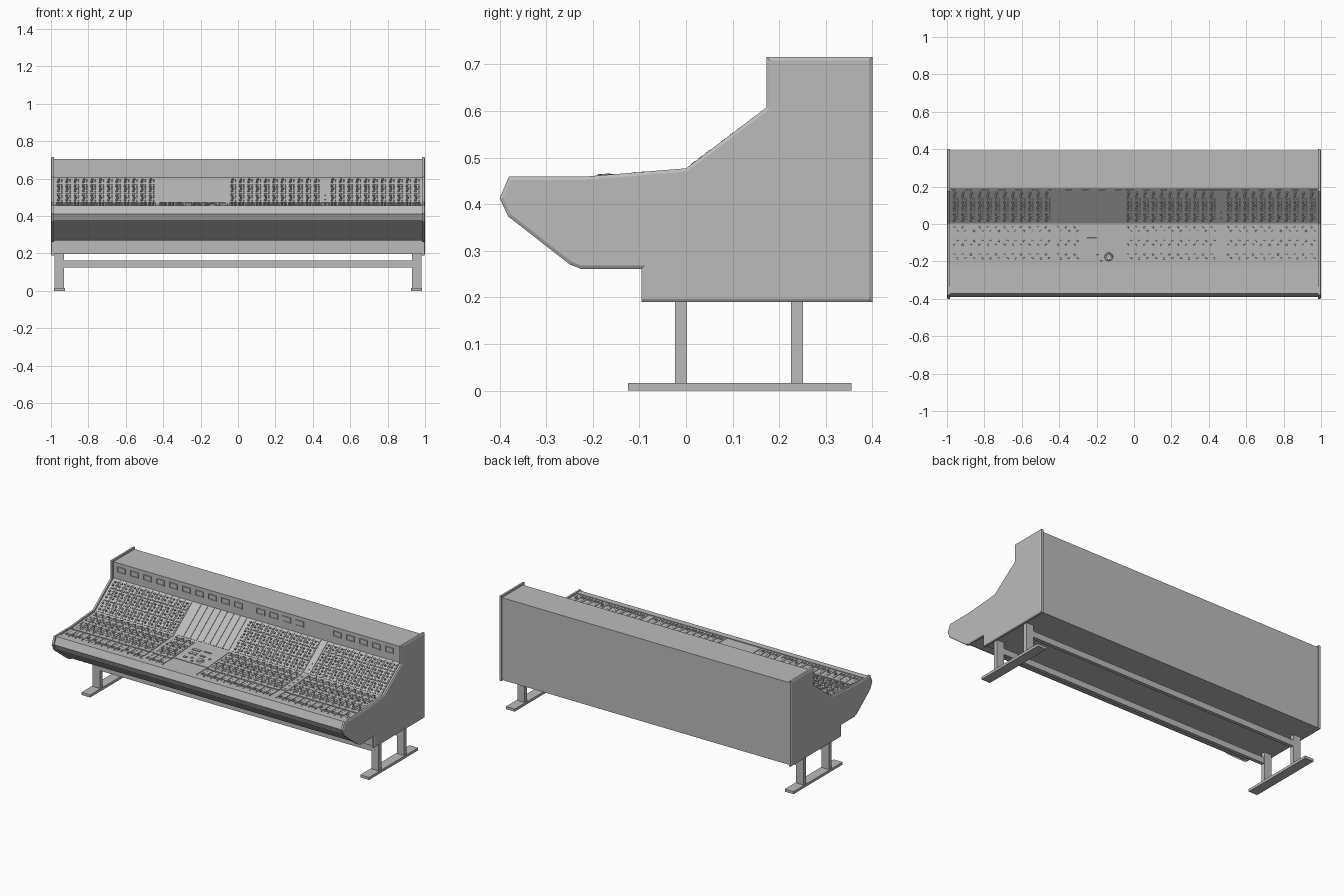
import bpy, bmesh, math, random
from mathutils import Matrix, Vector

if "Cube" in bpy.data.objects:
    bpy.data.objects.remove(bpy.data.objects["Cube"])

random.seed(4)
grey = bpy.data.materials.new("console grey")
grey.diffuse_color = (0.5, 0.5, 0.5, 1)
grey.use_nodes = True
grey.node_tree.nodes["Principled BSDF"].inputs["Base Color"].default_value = grey.diffuse_color


def finish(name, bm, mirror=False):
    bmesh.ops.recalc_face_normals(bm, faces=bm.faces)
    me = bpy.data.meshes.new(name)
    bm.to_mesh(me)
    bm.free()
    me.materials.append(grey)
    ob = bpy.data.objects.new(name, me)
    bpy.context.collection.objects.link(ob)
    if mirror:
        m = ob.modifiers.new("mirror", 'MIRROR')
        m.use_mirror_merge = False
    return ob


def span(bm, x0, x1, y0, y1, z0, z1):
    mat = Matrix.Translation(((x0 + x1) / 2, (y0 + y1) / 2, (z0 + z1) / 2))
    bmesh.ops.create_cube(bm, size=1, matrix=mat @ Matrix.Diagonal((x1 - x0, y1 - y0, z1 - z0, 1)))


def prism(bm, profile, x0, x1):
    a = [bm.verts.new((x0, y, z)) for y, z in profile]
    b = [bm.verts.new((x1, y, z)) for y, z in profile]
    bm.faces.new(a)
    end = bm.faces.new(b[::-1])
    n = len(a)
    for i in range(n):
        bm.faces.new((a[i], b[i], b[(i + 1) % n], a[(i + 1) % n]))
    return end


# Control surface: flat fader bed, shallow deck, steep slope
SURF = [(-0.335, 0.450), (-0.228, 0.450), (0.003, 0.466), (0.188, 0.605)]


def frame(x, y):
    for (ya, za), (yb, zb) in zip(SURF, SURF[1:]):
        if y <= yb:
            break
    ang = math.atan2(zb - za, yb - ya)
    z = za + (y - ya) * math.tan(ang)
    return Matrix.Translation((x, y, z)) @ Matrix.Rotation(ang, 4, 'X')


def block(bm, x, y, w, d, h, lift=0.003):
    mat = frame(x, y) @ Matrix.Translation((0, 0, lift + h / 2 - 0.0005))
    bmesh.ops.create_cube(bm, size=1, matrix=mat @ Matrix.Diagonal((w, d, h, 1)))


def knob(bm, x, y, r, h, seg=8, lift=0.003):
    mat = frame(x, y) @ Matrix.Translation((0, 0, lift + h / 2 - 0.0005))
    bmesh.ops.create_cone(bm, cap_ends=True, segments=seg, radius1=r, radius2=r * 0.85,
                          depth=h, matrix=mat)


def plate(bm, x, y0, y1, w):
    c = math.cos(math.atan2(*[(SURF[3][1] - SURF[2][1]), (SURF[3][0] - SURF[2][0])])) if y0 > 0 else 1
    block(bm, x, (y0 + y1) / 2, w, (y1 - y0) / c, 0.0035, 0)


# Main cabinet body
body = [(0.394, 0.196), (0.394, 0.705), (0.188, 0.705)] + SURF[::-1] + \
       [(-0.335, 0.456), (-0.372, 0.456), (-0.391, 0.412), (-0.375, 0.378),
        (-0.246, 0.277), (-0.222, 0.268), (-0.088, 0.268), (-0.088, 0.196)]
bm = bmesh.new()
prism(bm, body, -0.986, 0.986)
finish("cabinet_body", bm)

# End panels with a chamfered outer rim
side = [(0.4, 0.19), (0.4, 0.716), (0.173, 0.716), (0.173, 0.608), (0, 0.477), (-0.22, 0.459),
        (-0.38, 0.459), (-0.4, 0.413), (-0.382, 0.374), (-0.25, 0.271), (-0.225, 0.261),
        (-0.096, 0.261), (-0.096, 0.19)]
bm = bmesh.new()
end = prism(bm, side, 0.984, 0.996)
bmesh.ops.recalc_face_normals(bm, faces=bm.faces)
bmesh.ops.inset_region(bm, faces=[end], thickness=0.007, depth=0.004, use_even_offset=True)
finish("end_panels", bm, True)

# Stand: feet, posts and long stretchers
bm = bmesh.new()
span(bm, 0.925, 0.985, -0.125, 0.355, 0, 0.016)
for y0 in (-0.024, 0.225):
    span(bm, 0.93, 0.98, y0, y0 + 0.026, 0.015, 0.198)
finish("stand_legs", bm, True)
bm = bmesh.new()
for y0 in (-0.022, 0.227):
    span(bm, -0.935, 0.935, y0, y0 + 0.022, 0.125, 0.162)
finish("stand_stretchers", bm)

# Meter windows: framed plates on the bridge
bm = bmesh.new()
P = 0.0446
meters = [-0.93 + i * 2 * P for i in range(10)] + [0.024 + i * 2 * P for i in range(4)] + \
         [0.55 + i * 2 * P for i in range(5)]
for x in meters:
    for a, b, c, d in ((-.028, .028, .678, .682), (-.028, .028, .648, .652),
                       (-.028, -.024, .652, .678), (.024, .028, .652, .678)):
        span(bm, x + a, x + b, 0.183, 0.189, c, d)
    span(bm, x - 0.024, x + 0.024, 0.1865, 0.189, 0.652, 0.678)
finish("meter_windows", bm)

# Channel banks
left = [-0.975 + P * (i + 0.5) for i in range(12)]
mid = [-0.422 + P * (i + 0.5) for i in range(8)]
right = [-0.047 + P * (i + 0.5) for i in range(11)]
far = [0.488 + P * (i + 0.5) for i in range(11)]
full = left + right + far
W = P - 0.004

# Strip plates with visible seams
bm = bmesh.new()
for x in full + mid + [0.466]:
    plate(bm, x, 0.008, 0.184, W)
for x in full + mid[:3] + [0.466]:
    plate(bm, x, -0.218, -0.002, W)
    plate(bm, x, -0.332, -0.238, W)
finish("channel_plates", bm)

# Upper slope controls
bm = bmesh.new()
for x in full:
    for i in range(10):
        y = 0.022 + i * 0.0163
        if i in (3, 7):
            for dx in (-0.011, 0, 0.011):
                block(bm, x + dx, y, 0.007, 0.008, 0.005)
        else:
            knob(bm, x - 0.008 + 0.004 * (i % 2), y, 0.0066, 0.009)
            block(bm, x + 0.011, y + 0.003, 0.007, 0.006, 0.004)
            block(bm, x + 0.011, y - 0.005, 0.005, 0.004, 0.003)
finish("slope_controls", bm)

# Deck controls
bm = bmesh.new()
for x in full + mid[:3]:
    for i, y in enumerate((-0.018, -0.038, -0.068, -0.09, -0.112, -0.14, -0.162, -0.184, -0.202)):
        if i % 3 == 2:
            for dx in (-0.01, 0.01):
                block(bm, x + dx, y, 0.007, 0.008, 0.004)
        else:
            knob(bm, x + (0.008 if i % 2 else -0.008), y, 0.0055, 0.008)
            block(bm, x - (0.009 if i % 2 else -0.009), y, 0.006, 0.005, 0.003)
finish("deck_controls", bm)

# Faders: slot, cap and mute buttons
bm = bmesh.new()
for x in full + mid[:3]:
    block(bm, x - 0.006, -0.283, 0.003, 0.08, 0.0012)
    block(bm, x - 0.006, -0.305 + random.choice((0, 0, 0, 0.02)), 0.009, 0.017, 0.006)
    for y in (-0.298, -0.312):
        block(bm, x + 0.011, y, 0.007, 0.007, 0.003)
finish("faders", bm)

# Raised bars between the deck and fader bed
bm = bmesh.new()
for x0, x1 in ((-0.975, -0.44), (-0.422, -0.288), (-0.047, 0.444), (0.488, 0.979)):
    span(bm, x0, x1, -0.235, -0.222, 0.448, 0.4565)
finish("divider_bars", bm)

# Master section: plain plates, buttons and jog wheel
bm = bmesh.new()
plate(bm, -0.168, -0.218, -0.002, 0.226)
plate(bm, -0.168, -0.332, -0.222, 0.226)
for x, y, w, d in ((-0.225, -0.082, 0.05, 0.018), (-0.155, -0.075, 0.05, 0.006),
                   (-0.235, -0.125, 0.018, 0.02), (-0.205, -0.125, 0.018, 0.02),
                   (-0.235, -0.18, 0.02, 0.012), (-0.195, -0.17, 0.012, 0.012),
                   (-0.165, -0.125, 0.012, 0.012), (-0.145, -0.125, 0.012, 0.012),
                   (-0.175, -0.2, 0.012, 0.008), (-0.1, -0.135, 0.01, 0.01)):
    block(bm, x, y, w, d, 0.005)
knob(bm, -0.135, -0.175, 0.023, 0.007, 24)
knob(bm, -0.135, -0.175, 0.016, 0.009, 24)
finish("master_section", bm)

# Small buttons on the blank strip between right-hand banks
bm = bmesh.new()
for y in (-0.2, -0.16, -0.12, -0.08, -0.04, 0.03, 0.06):
    block(bm, 0.466, y, 0.008, 0.007, 0.004)
finish("spacer_buttons", bm)
